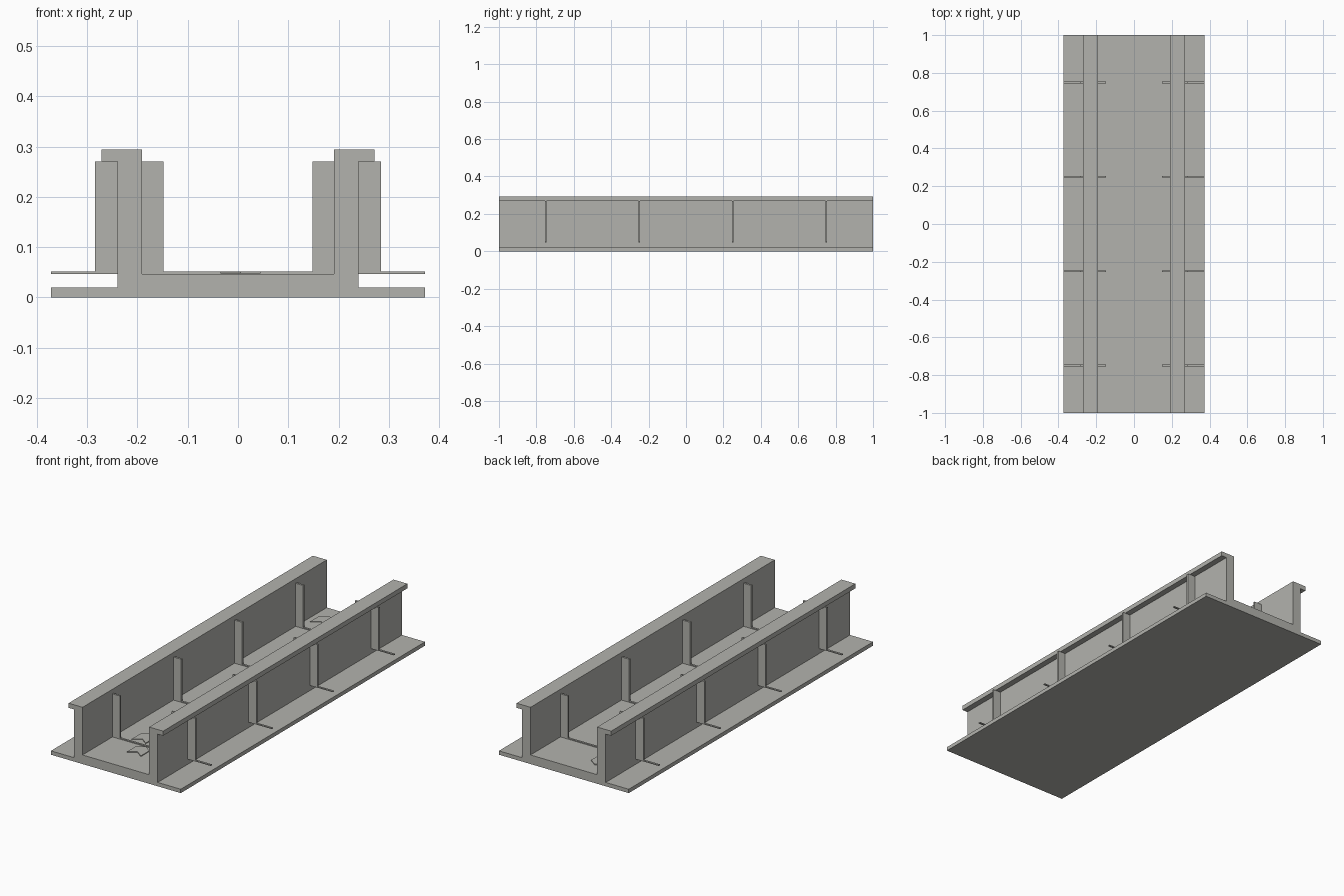
import bpy, bmesh

cube = bpy.data.objects.get("Cube")
if cube:
    bpy.data.objects.remove(cube, do_unlink=True)

grey = bpy.data.materials.new("warm_grey")
grey.use_nodes = True
colour = (0.45, 0.45, 0.42, 1)
grey.diffuse_color = colour
grey.node_tree.nodes["Principled BSDF"].inputs["Base Color"].default_value = colour


def extrude(name, outline, offset, place):
    """Extrude a flat outline; place turns 2D points into 3D ones."""
    bm = bmesh.new()
    face = bm.faces.new([bm.verts.new(place(p)) for p in outline])
    out = bmesh.ops.extrude_face_region(bm, geom=[face])
    moved = [v for v in out["geom"] if isinstance(v, bmesh.types.BMVert)]
    bmesh.ops.translate(bm, verts=moved, vec=offset)
    bmesh.ops.recalc_face_normals(bm, faces=bm.faces)
    mesh = bpy.data.meshes.new(name)
    bm.to_mesh(mesh)
    bm.free()
    mesh.materials.append(grey)
    obj = bpy.data.objects.new(name, mesh)
    bpy.context.collection.objects.link(obj)
    return obj


FLOOR = 0.047

# Deck, walls and outward rail caps share one cross-section
half = [(0.372, 0), (0.372, 0.02), (0.24, 0.02), (0.24, 0.27),
        (0.271, 0.27), (0.271, 0.294), (0.191, 0.294), (0.191, FLOOR)]
section = half + [(-x, z) for x, z in reversed(half)]
extrude("bridge_deck", section, (0, 2, 0), lambda p: (p[0], -1, p[1]))

# Cross ribs: thin upright stiffeners on both faces of each wall, joined by a strip
rib = [(0.372, FLOOR), (0.372, 0.052), (0.284, 0.052), (0.284, 0.27),
       (0.148, 0.27), (0.148, 0.052)]
rib_outline = rib + [(-x, z) for x, z in reversed(rib)]
for i, y in enumerate((-0.75, -0.25, 0.25, 0.75)):
    extrude(f"cross_rib_{i + 1}", rib_outline, (0, 0.01, 0),
            lambda p: (p[0], y - 0.005, p[1]))

# Small thin angular plates lying on the floor
plate = [(-0.04, -0.05), (0, -0.02), (0.04, -0.05),
         (0.04, 0.02), (0, 0.05), (-0.04, 0.02)]
for i, (px, py) in enumerate([(-0.058, -0.68), (0.005, -0.81),
                              (-0.05, 0.0), (-0.12, 0.87)]):
    extrude(f"floor_plate_{i + 1}", plate, (0, 0, 0.004),
            lambda p: (px + p[0], py + p[1], FLOOR + 0.001))
